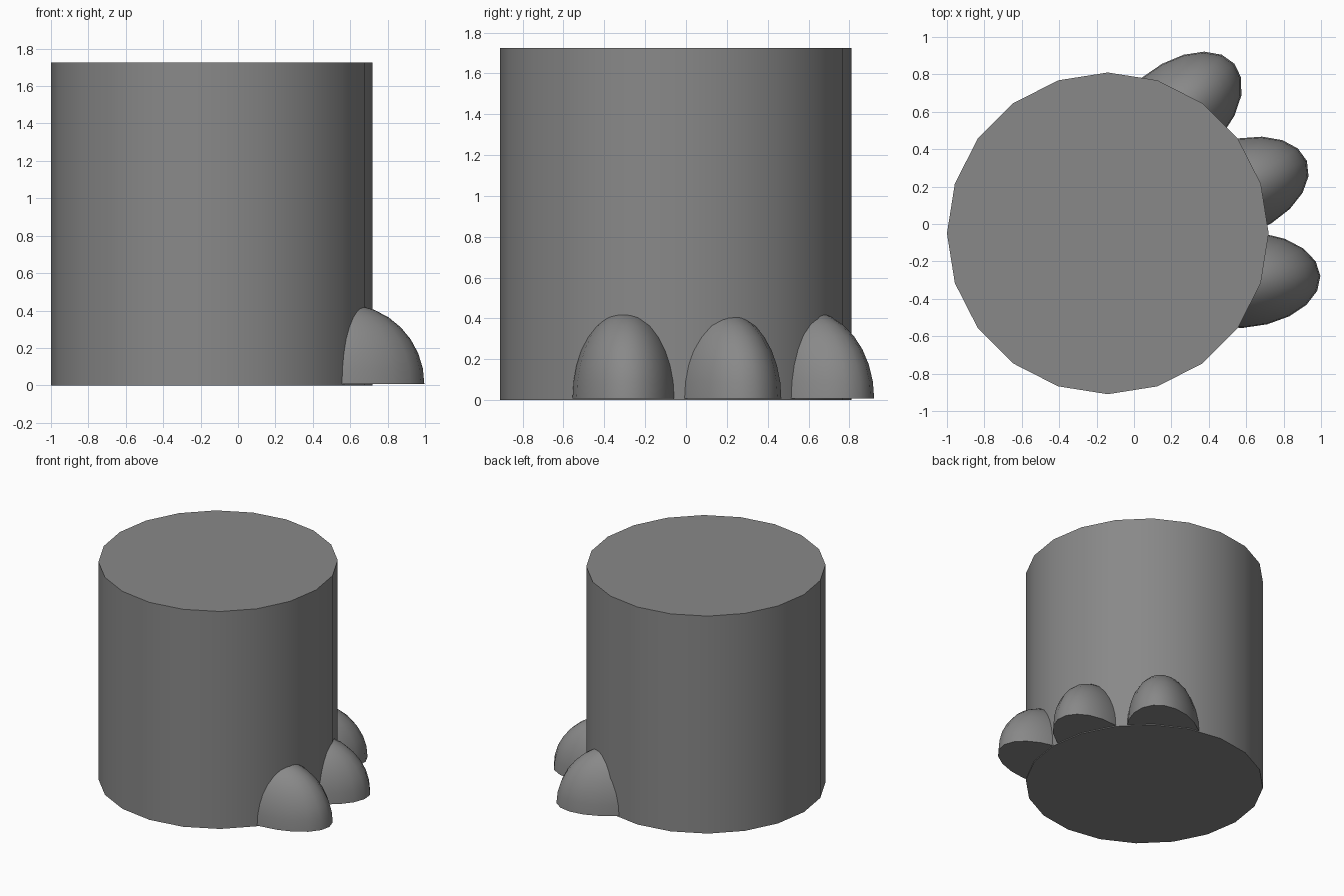
import bpy, bmesh
from math import radians
from mathutils import Matrix

if "Cube" in bpy.data.objects:
    bpy.data.objects.remove(bpy.data.objects["Cube"])

grey = bpy.data.materials.new("dark_grey")
grey.diffuse_color = (0.25, 0.25, 0.25, 1)
grey.use_nodes = True
grey.node_tree.nodes["Principled BSDF"].inputs["Base Color"].default_value = grey.diffuse_color


def finish(name, bm):
    mesh = bpy.data.meshes.new(name)
    bm.to_mesh(mesh)
    bm.free()
    mesh.materials.append(grey)
    obj = bpy.data.objects.new(name, mesh)
    bpy.context.collection.objects.link(obj)
    bpy.ops.object.select_all(action='DESELECT')
    obj.select_set(True)
    bpy.context.view_layer.objects.active = obj
    bpy.ops.object.shade_smooth_by_angle(angle=radians(50))


# Leg column: 20-sided cylinder with a vertex on the x axis
R, H = 0.86, 1.725
bm = bmesh.new()
bmesh.ops.create_cone(bm, cap_ends=True, segments=20, radius1=R, radius2=R, depth=H)
bmesh.ops.translate(bm, verts=bm.verts, vec=(-0.14, -0.05, H / 2))
finish("leg_column", bm)


# Toenail: upper half of an ellipsoid with a flat base, turned outward
def toenail(name, x, y, size, turn):
    bm = bmesh.new()
    bmesh.ops.create_uvsphere(bm, u_segments=20, v_segments=16, radius=1)
    bmesh.ops.bisect_plane(
        bm, geom=bm.verts[:] + bm.edges[:] + bm.faces[:], dist=1e-4,
        plane_co=(0, 0, 0), plane_no=(0, 0, 1), clear_inner=True)
    rim = [e for e in bm.edges if e.is_boundary]
    bmesh.ops.holes_fill(bm, edges=rim, sides=0)
    bmesh.ops.recalc_face_normals(bm, faces=bm.faces)
    bmesh.ops.transform(
        bm, verts=bm.verts,
        matrix=Matrix.Translation((x, y, 0.007)) @ Matrix.Rotation(radians(turn), 4, 'Z')
        @ Matrix.Diagonal((*size, 1)))
    finish(name, bm)


toenail("toenail_front", 0.567, -0.300, (0.43, 0.256, 0.428), 3)
toenail("toenail_middle", 0.523, 0.183, (0.43, 0.256, 0.427), 21)
toenail("toenail_back", 0.208, 0.580, (0.43, 0.262, 0.435), 40)
